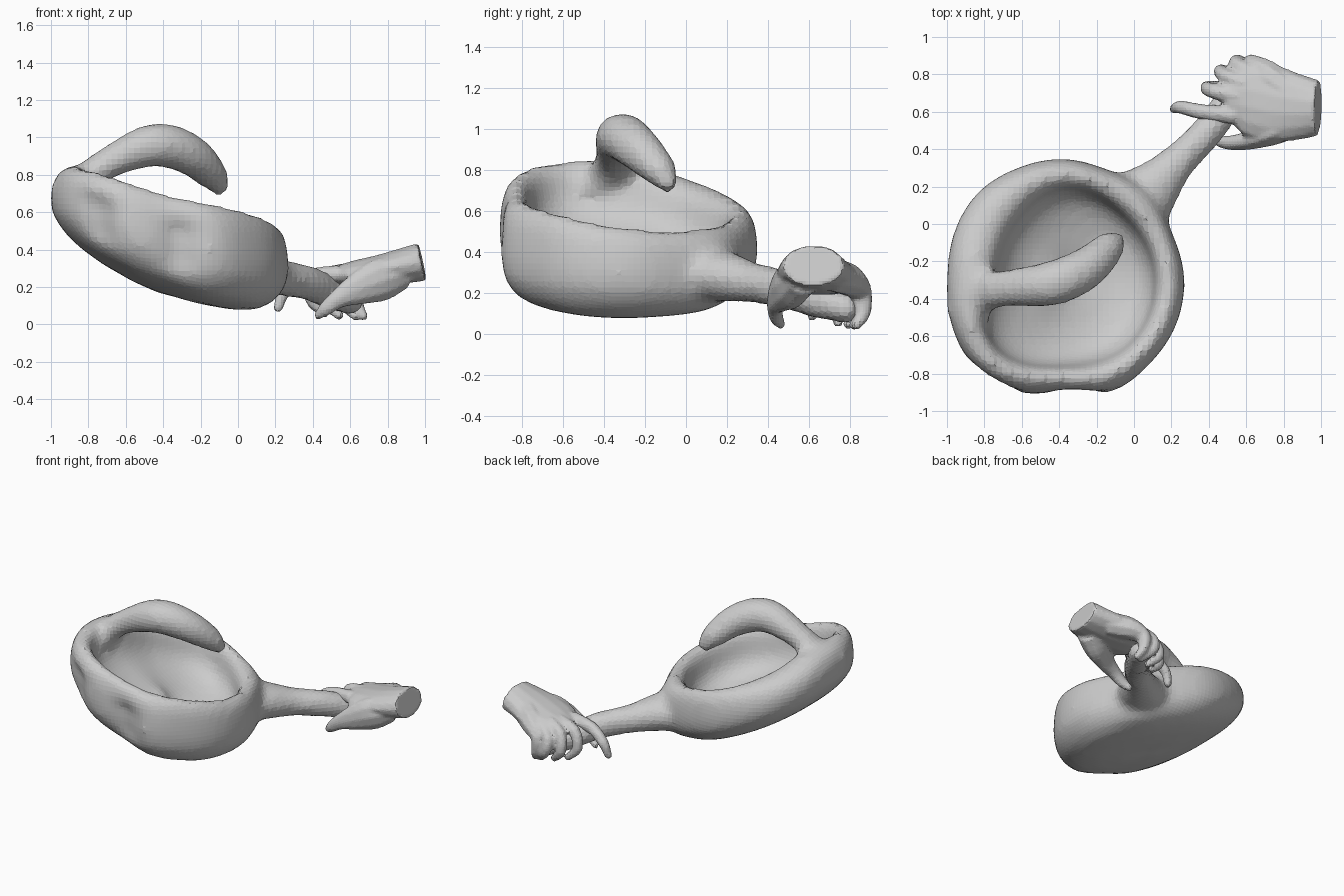
import bpy, bmesh, math
from mathutils import Vector

if "Cube" in bpy.data.objects:
    bpy.data.objects.remove(bpy.data.objects["Cube"])


def catmull(a, b, c, d, t):
    return 0.5 * (2 * b + (c - a) * t + (2 * a - 5 * b + 4 * c - d) * t * t
                  + (3 * b - a - 3 * c + d) * t ** 3)


def cyclic(vals, ang):
    n = len(vals)
    u = (ang / (2 * math.pi) * n) % n
    i = int(u)
    return catmull(*(vals[(i + k) % n] for k in (-1, 0, 1, 2)), u - i)


def skin(name, rings):
    """Bridge rings of equal size and close both ends."""
    bm = bmesh.new()
    loops = [[bm.verts.new(p) for p in r] for r in rings]
    n = len(loops[0])
    for a, b in zip(loops, loops[1:]):
        for i in range(n):
            j = (i + 1) % n
            bm.faces.new((a[i], a[j], b[j], b[i]))
    bm.faces.new(loops[0][::-1])
    bm.faces.new(loops[-1])
    bmesh.ops.recalc_face_normals(bm, faces=bm.faces)
    me = bpy.data.meshes.new(name)
    bm.to_mesh(me)
    bm.free()
    ob = bpy.data.objects.new(name, me)
    bpy.context.collection.objects.link(ob)
    return ob


def tube(name, pts, sides=12, steps=4, up=(0, 0, 1), round_end=True):
    """Tapered tube; each point is x, y, z, side radius, up radius."""
    ps = [Vector(p) for p in pts]
    ps = [2 * ps[0] - ps[1]] + ps + [2 * ps[-1] - ps[-2]]
    path = []
    for i in range(1, len(ps) - 2):
        for k in range(steps):
            path.append(catmull(ps[i - 1], ps[i], ps[i + 1], ps[i + 2], k / steps))
    path.append(ps[-2])
    ctr = [Vector(p[:3]) for p in path]
    rings = []

    def ring(c, t, ra, rb):
        s = t.cross(Vector(up)).normalized()
        v = s.cross(t)
        rings.append([c + s * ra * math.cos(q) + v * rb * math.sin(q)
                      for q in (2 * math.pi * i / sides for i in range(sides))])
    for i, p in enumerate(path):
        t = (ctr[min(i + 1, len(ctr) - 1)] - ctr[max(i - 1, 0)]).normalized()
        ring(ctr[i], t, p[3], p[4])
    if round_end:
        for f, g in ((0.5, 0.87), (0.85, 0.5), (1.0, 0.1)):
            ring(ctr[-1] + t * p[4] * f, t, p[3] * g, p[4] * g)
    return skin(name, rings)


def fuse(name, parts, voxel, smooth):
    """Join overlapping parts into one continuous skin."""
    bpy.ops.object.select_all(action='DESELECT')
    for p in parts:
        p.select_set(True)
    ob = parts[0]
    bpy.context.view_layer.objects.active = ob
    bpy.ops.object.join()
    ob.name = name
    m = ob.modifiers.new("blend", 'REMESH')
    m.mode, m.voxel_size = 'VOXEL', voxel
    s = ob.modifiers.new("relax", 'SMOOTH')
    s.factor, s.iterations = 0.5, smooth
    return ob


# Bowl: irregular tilted vessel with a thick rolled rim and shallow dish
CX, CY = -0.38, -0.28
OUTER = [.65, .63, .65, .62, .63, .63, .64, .63, .62, .65, .68, .67, .62, .67, .66, .66]
INNER = [.49, .46, .47, .38, .37, .52, .48, .51]
RIM = [.52, .52, .61, .73, .84, .83, .70, .61]
# (wall mix: 0 inner 1 outer, scale, height)
PROFILE = [(1, .02, -.05), (1, .3, -.04), (1, .55, -.01), (1, .73, .04), (1, .85, .11),
           (1, .93, .21), (1, .985, .34), (1, 1, .5), (1, .995, .65), (.92, 1, .8),
           (.82, 1, .9), (.65, 1, .97), (.45, 1, 1), (.25, 1, .97), (.1, 1, .9),
           (.02, 1, .8), (0, .99, .69), (0, .96, .58), (0, .88, .47), (0, .75, .39),
           (0, .55, .33), (0, .3, .3), (0, .02, .29)]
N = 72
rings = []
for w, s, h in PROFILE:
    ring = []
    for i in range(N):
        a = 2 * math.pi * i / N
        d = math.degrees(a)
        ro, ri = cyclic(OUTER, a), cyclic(INNER, a)
        r = (ri + (ro - ri) * w) * s
        # dents along the front wall
        if w == 1 and .3 < h < .66:
            r -= .05 * math.exp(-((d - 236) / 9) ** 2)
            r -= .05 * math.exp(-((d - 277) / 8) ** 2)
        x, y = CX + r * math.cos(a), CY + r * math.sin(a)
        t = .1 - x
        zb = .06 + .16 * max(t, 0) + .2 * t * t
        ring.append((x, y, zb + (cyclic(RIM, a) - zb) * h))
    rings.append(ring)
bowl = skin("bowl", rings)

# Curling horn that grows out of the rim and arches over the opening
horn = tube("horn", [(-.9, -.5, .7, .12, .09), (-.84, -.38, .75, .12, .09),
                     (-.7, -.345, .86, .1, .085), (-.45, -.32, .96, .122, .118),
                     (-.26, -.24, .91, .115, .112), (-.14, -.13, .8, .09, .085),
                     (-.1, -.09, .74, .06, .055)], sides=14)

# Flared neck and grip held by the hand
handle = tube("handle", [(-.04, .06, .3, .24, .14), (.1, .19, .28, .155, .125),
                         (.23, .33, .25, .1, .1), (.38, .48, .22, .09, .095),
                         (.5, .64, .165, .085, .09), (.6, .78, .125, .08, .075)], sides=14)
fuse("bowl_with_horn_and_handle", [bowl, horn, handle], .03, 7)

# Hand: wrist and palm
hand = [tube("hand", [(.985, .62, .335, .15, .105), (.87, .625, .31, .18, .095),
                      (.75, .64, .285, .205, .085), (.62, .67, .265, .2, .075),
                      (.53, .68, .26, .14, .055)], sides=14, steps=3)]

# Fingers curling over the grip, one shared shape
FINGERS = [((.54, .58, .27), (.36, .60, .25), (.25, .625, .18), (.215, .615, .09)),
           ((.58, .68, .28), (.43, .71, .25), (.39, .73, .14), (.46, .74, .06)),
           ((.6, .75, .28), (.49, .79, .24), (.465, .82, .13), (.54, .79, .05)),
           ((.64, .8, .27), (.55, .85, .21), (.56, .87, .12), (.63, .82, .045))]
for p in FINGERS:
    radii = (.05, .043, .037, .027)
    hand.append(tube("finger", [(*q, r, r) for q, r in zip(p, radii)],
                     sides=8, steps=3, up=(.3, 1, .1)))

# Outer edge of the palm with the last finger, and the thumb on the near side
hand.append(tube("palm_edge", [(.82, .72, .29, .09, .08), (.71, .8, .26, .08, .08),
                               (.63, .85, .2, .05, .06), (.64, .86, .1, .035, .04),
                               (.67, .83, .045, .027, .025)],
                 sides=8, steps=3, up=(0, 1, .1)))
hand.append(tube("thumb", [(.88, .57, .28, .09, .09), (.76, .51, .24, .085, .12),
                           (.64, .455, .19, .055, .09), (.54, .435, .14, .042, .055),
                           (.47, .44, .085, .034, .04), (.43, .46, .05, .025, .025)],
                 sides=10, steps=3))
fuse("hand", hand, .014, 2)
